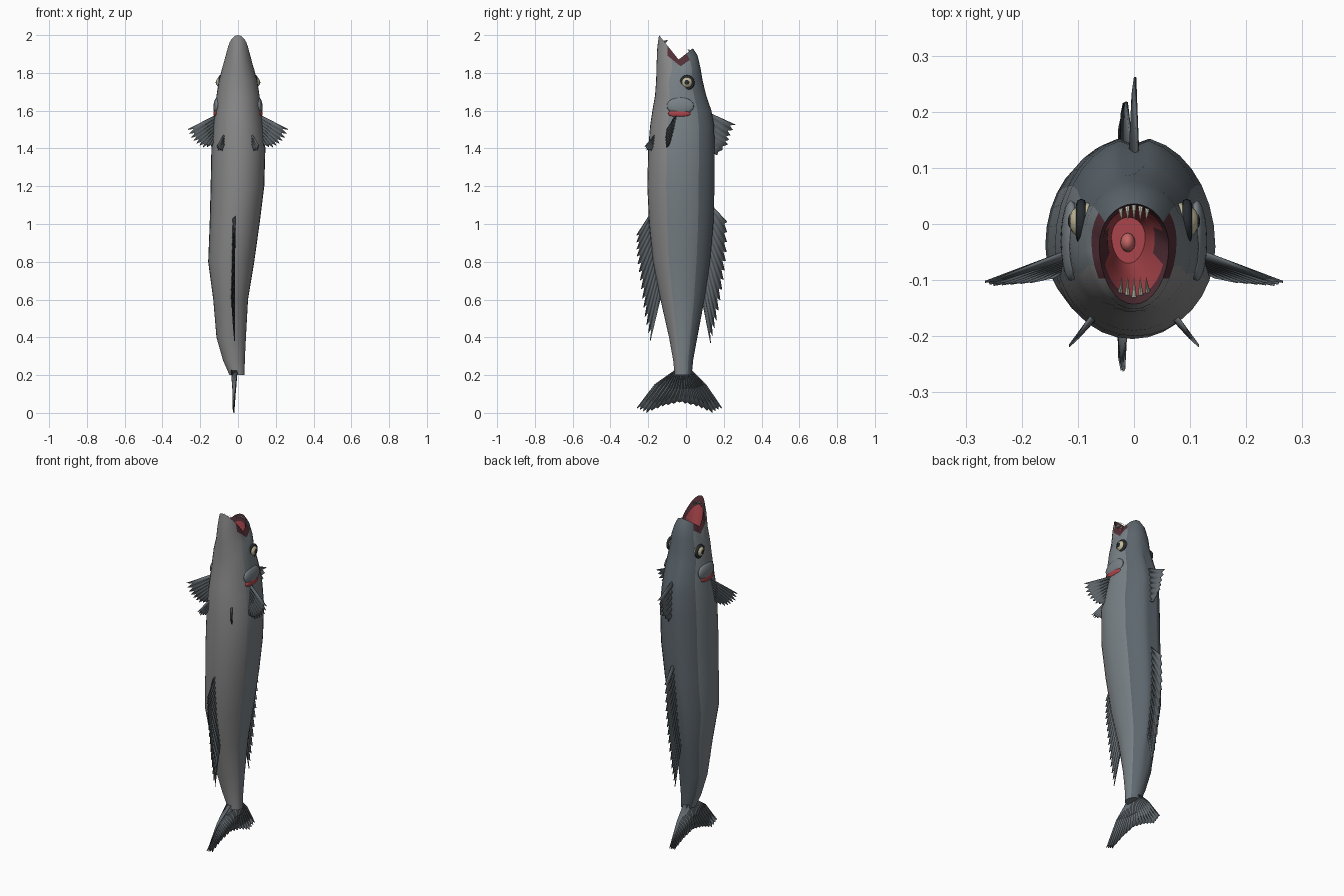
import bpy, math
from mathutils import Vector


def mat(name, c):
    m = bpy.data.materials.new(name)
    m.diffuse_color = (*c, 1)
    return m


BELLY = mat("belly_grey", (0.25, 0.25, 0.255))
FLANK = mat("flank_slate", (0.19, 0.22, 0.24))
BACK = mat("back_slate", (0.11, 0.135, 0.155))
FIN = mat("fin_slate", (0.12, 0.14, 0.155))
MAROON = mat("mouth_maroon", (0.09, 0.03, 0.04))
RED = mat("throat_red", (0.4, 0.06, 0.07))
PINK = mat("tongue_pink", (0.55, 0.13, 0.13))
CREAM = mat("eye_cream", (0.55, 0.5, 0.33))
DARK = mat("eye_dark", (0.02, 0.025, 0.03))
TOOTH = mat("tooth_ivory", (0.75, 0.7, 0.58))


def mesh_obj(name, verts, faces, mats, idx=None, angle=40):
    me = bpy.data.meshes.new(name)
    me.from_pydata([tuple(v) for v in verts], [], faces)
    for m in mats:
        me.materials.append(m)
    for i, p in enumerate(me.polygons):
        p.use_smooth = True
        if idx:
            p.material_index = idx[i]
    me.set_sharp_from_angle(angle=math.radians(angle))
    ob = bpy.data.objects.new(name, me)
    bpy.context.collection.objects.link(ob)
    return ob


def ball(name, loc, scale, m, rot=(0, 0, 0)):
    bpy.ops.mesh.primitive_uv_sphere_add(segments=20, ring_count=12, radius=1, location=loc, rotation=rot)
    ob = bpy.context.object
    ob.name, ob.scale = name, scale
    ob.data.materials.append(m)
    bpy.ops.object.shade_smooth()
    return ob


def sample(poly, t):
    f = t * (len(poly) - 1)
    i = min(int(f), len(poly) - 2)
    return Vector(poly[i]).lerp(Vector(poly[i + 1]), f - i)


def fin(name, rows, amps, rays, normal, notch=0.82):
    """Pleated fin: polylines from base to tip, rays alternating with notched web."""
    cols, n = 2 * rays - 1, Vector(normal).normalized()
    verts, faces = [], []
    for r, poly in enumerate(rows):
        for c in range(cols):
            p = sample(poly, c / (cols - 1))
            if r == len(rows) - 1 and c % 2:
                p = sample(rows[r - 1], c / (cols - 1)).lerp(p, notch)
            verts.append(p + n * amps[r] * (-1 if c % 2 else 1))
    for r in range(len(rows) - 1):
        for c in range(cols - 1):
            a = r * cols + c
            faces.append((a, a + 1, a + cols + 1, a + cols))
    ob = mesh_obj(name, verts, faces, [FIN], angle=20)
    s = ob.modifiers.new("thickness", "SOLIDIFY")
    s.thickness, s.offset = 0.005, 0
    return ob


# Body, jaws and throat: one loft (z, x centre, half width, y belly, y back, z lift belly, z lift back)
RINGS = [
    (0.20, -0.005, 0.040, -0.060, 0.030, 0, 0),
    (0.28, -0.022, 0.058, -0.068, 0.038, 0, 0),
    (0.40, -0.036, 0.078, -0.090, 0.060, 0, 0),
    (0.60, -0.039, 0.092, -0.135, 0.100, 0, 0),
    (0.80, -0.036, 0.122, -0.175, 0.130, 0, 0),
    (1.00, -0.018, 0.132, -0.195, 0.148, 0, 0),
    (1.20, -0.003, 0.142, -0.205, 0.155, 0, 0),
    (1.40, 0.002, 0.143, -0.200, 0.155, 0, 0),
    (1.52, 0, 0.132, -0.190, 0.152, 0, 0),
    (1.60, 0, 0.122, -0.178, 0.138, 0, 0),
    (1.68, 0, 0.114, -0.164, 0.110, 0, 0),
    (1.76, 0, 0.101, -0.158, 0.088, 0, 0),
    (1.81, 0, 0.088, -0.156, 0.076, 0.03, 0.02),
    (1.835, 0, 0.076, -0.152, 0.060, 0.10, 0.06),
    (1.87, 0, 0.062, -0.143, 0.036, 0.13, 0.06),
    (1.84, 0, 0.056, -0.128, 0.028, 0.11, 0.05),
    (1.78, -0.005, 0.042, -0.095, 0.026, 0, 0),
    (1.68, -0.010, 0.030, -0.070, 0.012, 0, 0),
]
N = 32
verts, faces, idx = [], [], []
for k, (z, xc, hw, y0, y1, dl, du) in enumerate(RINGS):
    ym = y0 + (y1 - y0) * 0.45
    if k > 11:
        ym = y0 + (y1 - y0) * 0.58
    for j in range(N):
        t = 2 * math.pi * j / N
        s = math.sin(t)
        y = ym + s * ((y1 - ym) if s > 0 else (ym - y0))
        if j == N // 4 and 2 < k < 11:
            y -= 0.014      # groove carrying the back fins
        verts.append((xc + hw * math.cos(t), y, z + abs(s) * (du if s > 0 else dl)))
for k in range(len(RINGS) - 1):
    for j in range(N):
        a, b = k * N + j, k * N + (j + 1) % N
        faces.append((a, b, b + N, a + N))
        s = math.sin(2 * math.pi * (j + 0.5) / N)
        i = 2 if s > 0.62 else 1 if s > -0.35 else 0
        if k == 13 and abs(s) < 0.5 or k == 14:
            i = 3
        elif k > 14:
            i = 4 if k > 15 or abs(s) > 0.3 else 3
        idx.append(i)
faces += [tuple(range(N))[::-1], tuple(range(len(verts) - N, len(verts)))]
idx += [1, 4]
mesh_obj("body", verts, faces, [BELLY, FLANK, BACK, MAROON, RED], idx, 50)
ball("tongue", (-0.011, -0.033, 1.683), (0.013, 0.017, 0.02), PINK)


# Teeth along both jaws
def tooth(name, base, tip, r):
    base, tip = Vector(base), Vector(tip)
    d = tip - base
    bpy.ops.mesh.primitive_cone_add(vertices=8, radius1=r, radius2=0, depth=d.length, location=(base + tip) / 2,
                                    rotation=d.to_track_quat('Z', 'Y').to_euler())
    bpy.context.object.name = name
    bpy.context.object.data.materials.append(TOOTH)


for i in range(-2, 3):
    x, c = i * 0.012, abs(i)
    tooth("upper_tooth", (x, 0.034 - 0.003 * c, 1.915 - 0.004 * c), (x * 0.9, 0.006, 1.925), 0.0048)
    tooth("lower_tooth", (x, -0.130 + 0.005 * c, 1.965 - 0.008 * c), (x * 0.9, -0.094, 1.975), 0.0048)

for s, side in ((1, "right"), (-1, "left")):
    # Eyes
    ball(side + "_eyeball", (s * 0.084, 0.005, 1.75), (0.032, 0.033, 0.033), CREAM)
    bpy.ops.mesh.primitive_torus_add(major_segments=28, minor_segments=8, major_radius=0.031, minor_radius=0.009,
                                     location=(s * 0.094, 0.005, 1.748), rotation=(0, math.pi / 2, 0))
    bpy.context.object.name = side + "_eye_rim"
    bpy.context.object.data.materials.append(DARK)
    bpy.ops.object.shade_smooth()
    ball(side + "_pupil", (s * 0.110, 0.005, 1.75), (0.008, 0.014, 0.014), DARK)

    # Gill covers with red lining behind
    ball(side + "_gill_cover", (s * 0.112, -0.03, 1.625), (0.018, 0.072, 0.046), FLANK, (0, s * -0.08, 0))
    ball(side + "_gill_lining", (s * 0.116, -0.035, 1.585), (0.014, 0.06, 0.022), RED)

    # Paired fins
    fin(side + "_pectoral_fin",
        [[(s * 0.108, -0.05, 1.58), (s * 0.118, -0.075, 1.46)],
         [(s * 0.265, -0.105, 1.50), (s * 0.25, -0.11, 1.455), (s * 0.22, -0.108, 1.425),
          (s * 0.185, -0.105, 1.405), (s * 0.14, -0.095, 1.41)]],
        [0.006, 0.002], 9, (s * 0.35, 1, 0.1))
    fin(side + "_pelvic_fin",
        [[(s * 0.07, -0.162, 1.478), (s * 0.07, -0.165, 1.43)],
         [(s * 0.115, -0.218, 1.41), (s * 0.105, -0.208, 1.39), (s * 0.085, -0.185, 1.388)]],
        [0.004, 0.001], 5, (s * 1, 0.8, 0))

# Back fins
fin("front_back_fin",
    [[(0, 0.12, 1.59), (0, 0.135, 1.38)],
     [(0, 0.262, 1.525), (0, 0.235, 1.47), (0, 0.222, 1.42), (0, 0.165, 1.365)]],
    [0.007, 0.002], 7, (1, 0, 0))
fin("rear_back_fin",
    [[(-0.01, 0.135, 1.10), (-0.02, 0.12, 0.86), (-0.025, 0.085, 0.60)],
     [(-0.015, 0.218, 1.01), (-0.02, 0.215, 0.84), (-0.02, 0.195, 0.68), (-0.02, 0.165, 0.50), (-0.02, 0.13, 0.37)]],
    [0.007, 0.002], 14, (1, 0, 0))

# Belly fin
fin("belly_fin",
    [[(-0.02, -0.185, 1.06), (-0.025, -0.165, 0.86), (-0.03, -0.13, 0.63)],
     [(-0.02, -0.262, 0.94), (-0.02, -0.26, 0.82), (-0.02, -0.24, 0.68), (-0.02, -0.22, 0.52), (-0.02, -0.19, 0.38)]],
    [0.007, 0.002], 14, (1, 0, 0))

# Tail fin
fin("tail_fin",
    [[(-0.02, -0.058, 0.225), (-0.02, -0.015, 0.25), (-0.02, 0.028, 0.225)],
     [(-0.02, -0.165, 0.15), (-0.02, -0.09, 0.13), (-0.02, -0.02, 0.13), (-0.02, 0.05, 0.13), (-0.02, 0.105, 0.15)],
     [(-0.024, -0.26, 0.025), (-0.024, -0.21, 0.0), (-0.024, -0.125, 0.035), (-0.024, -0.035, 0.055),
      (-0.024, 0.055, 0.035), (-0.024, 0.14, 0.0), (-0.024, 0.19, 0.025)]],
    [0.016, 0.008, 0.002], 19, (1, 0, 0), 0.88)
